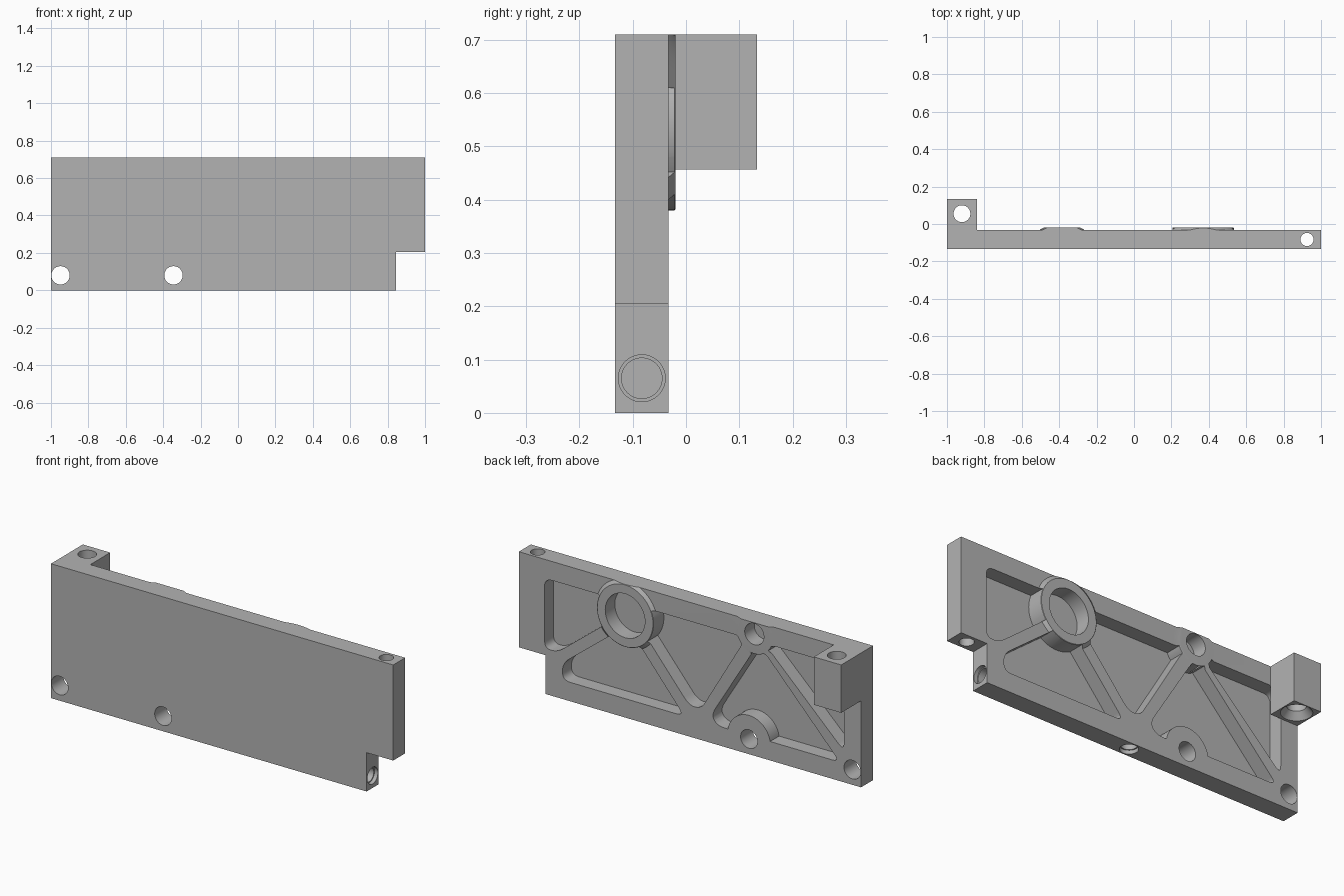
import bpy
import bmesh
import math
from mathutils import Vector, Matrix

if "Cube" in bpy.data.objects:
    bpy.data.objects.remove(bpy.data.objects["Cube"], do_unlink=True)

FRONT, BACK, BOSS_FACE, TOP = -0.133, -0.033, -0.02, 0.71
MID = (FRONT + BACK) / 2
POCKET_FLOOR, BORE_FLOOR = -0.108, -0.1

metal = bpy.data.materials.new("machined_grey")
metal.use_nodes = True
grey = (0.45, 0.45, 0.45, 1)
metal.diffuse_color = grey
metal.node_tree.nodes["Principled BSDF"].inputs["Base Color"].default_value = grey


def finish(bm, name):
    bmesh.ops.recalc_face_normals(bm, faces=bm.faces)
    mesh = bpy.data.meshes.new(name)
    bm.to_mesh(mesh)
    bm.free()
    mesh.materials.append(metal)
    obj = bpy.data.objects.new(name, mesh)
    bpy.context.collection.objects.link(obj)
    return obj


def rounded(points, size, steps=6):
    """Replace every corner of an outline with a short curve."""
    pts = [Vector(p) for p in points]
    out = []
    for i, p in enumerate(pts):
        ends = []
        for q in (pts[i - 1], pts[(i + 1) % len(pts)]):
            d = q - p
            ends.append(p + d.normalized() * min(size, d.length * 0.48))
        a, b = ends
        for k in range(steps + 1):
            t = k / steps
            out.append(a * (1 - t) ** 2 + p * 2 * t * (1 - t) + b * t * t)
    return out


def prism(name, outline, y0, y1):
    """Extrude an (x, z) outline from y0 to y1."""
    bm = bmesh.new()
    face = bm.faces.new([bm.verts.new((p[0], y0, p[1])) for p in outline])
    new = bmesh.ops.extrude_face_region(bm, geom=[face])["geom"]
    verts = [v for v in new if isinstance(v, bmesh.types.BMVert)]
    bmesh.ops.translate(bm, verts=verts, vec=(0, y1 - y0, 0))
    return finish(bm, name)


def box(name, x0, x1, y0, y1, z0, z1):
    return prism(name, [(x0, z0), (x1, z0), (x1, z1), (x0, z1)], y0, y1)


def rod(name, start, end, r0, r1=None):
    """Cylinder or cone between two points."""
    a, b = Vector(start), Vector(end)
    turn = (b - a).to_track_quat('Z', 'Y').to_matrix().to_4x4()
    bm = bmesh.new()
    bmesh.ops.create_cone(bm, cap_ends=True, segments=64, radius1=r0,
                          radius2=r0 if r1 is None else r1, depth=(b - a).length,
                          matrix=Matrix.Translation((a + b) / 2) @ turn)
    return finish(bm, name)


def combine(target, tool, operation='DIFFERENCE'):
    mod = target.modifiers.new("shape", 'BOOLEAN')
    mod.operation, mod.solver, mod.object = operation, 'EXACT', tool
    bpy.context.view_layer.objects.active = target
    bpy.ops.object.modifier_apply(modifier=mod.name)
    bpy.data.objects.remove(tool, do_unlink=True)


# Main plate with the stepped lower corner
plate = prism("mounting_plate", [(-1, 0), (0.845, 0), (0.845, 0.205), (1, 0.205),
                                 (1, TOP), (-1, TOP)], FRONT, BACK)

# Raised rings: x, z, flared base, face, pocket clearance and bore radii
bosses = [(0.37, 0.545, 0.185, 0.163, 0.165, 0.116),
          (-0.385, 0.65, 0.128, 0.1, 0.105, 0.056)]
for x, z, base, face, clear, bore in bosses:
    combine(plate, rod("boss", (x, BACK - 0.003, z), (x, BOSS_FACE, z), base, face), 'UNION')
combine(plate, box("trim", -1.1, 1.1, -0.2, 0.2, TOP, 0.9))

# Lightening pockets between the ribs, keeping material around rings and lower hole
pockets = [
    [(0.85, 0.24), (0.85, 0.61), (0.45, 0.61), (0.45, 0.496), (0.775, 0.24)],
    [(0.745, 0.1), (0.745, 0.19), (0.42, 0.445), (0.39, 0.52), (0.035, 0.1)],
    [(0.345, 0.566), (0.345, 0.61), (-0.328, 0.61), (-0.065, 0.165), (0.005, 0.165)],
    [(-0.4, 0.6), (-0.125, 0.15), (-0.16, 0.1), (-0.875, 0.1)],
    [(-0.45, 0.61), (-0.9, 0.61), (-0.9, 0.165), (-0.45, 0.595)],
]
keep = [(x, z, clear) for x, z, _, _, clear, _ in bosses] + [(-0.345, 0.08, 0.125)]
for outline in pockets:
    cutter = prism("pocket", rounded(outline, 0.045), POCKET_FLOOR, 0.02)
    for x, z, r in keep:
        combine(cutter, rod("keep", (x, -0.2, z), (x, 0.1, z), r))
    combine(plate, cutter)

# Blind bores in the rings
for x, z, _, _, _, bore in bosses:
    combine(plate, rod("bore", (x, BORE_FLOOR, z), (x, 0.05, z), bore))

# Through holes from front to back
for x in (-0.949, -0.345):
    combine(plate, rod("hole", (x, -0.2, 0.08), (x, 0.1, 0.08), 0.049))

# Vertical hole through the overhanging end
combine(plate, rod("hole", (0.925, MID, 0.1), (0.925, MID, 0.8), 0.035))

# Stepped blind holes in the notch face and the underside
for mouth, inward in (((0.845, MID, 0.065), (-1, 0, 0)), ((-0.04, MID, 0), (0, 0, 1))):
    m, d = Vector(mouth), Vector(inward)
    for radius, depth in ((0.044, 0.02), (0.038, 0.075)):
        combine(plate, rod("hole", m - d * 0.05, m + d * depth, radius))

# Corner block with a vertical hole, countersunk from below
block = box("corner_block", -1, -0.84, BACK, 0.133, 0.457, TOP)
combine(block, rod("hole", (-0.92, 0.055, 0.3), (-0.92, 0.055, 0.9), 0.045))
combine(block, rod("countersink", (-0.92, 0.055, 0.45), (-0.92, 0.055, 0.495), 0.08, 0.042))

# Smooth the curved walls, keep machined edges crisp
for obj in (plate, block):
    bpy.ops.object.select_all(action='DESELECT')
    obj.select_set(True)
    bpy.context.view_layer.objects.active = obj
    bpy.ops.object.shade_smooth_by_angle(angle=math.radians(30))
    normals = obj.modifiers.new("even_normals", 'WEIGHTED_NORMAL')
    normals.keep_sharp = True
